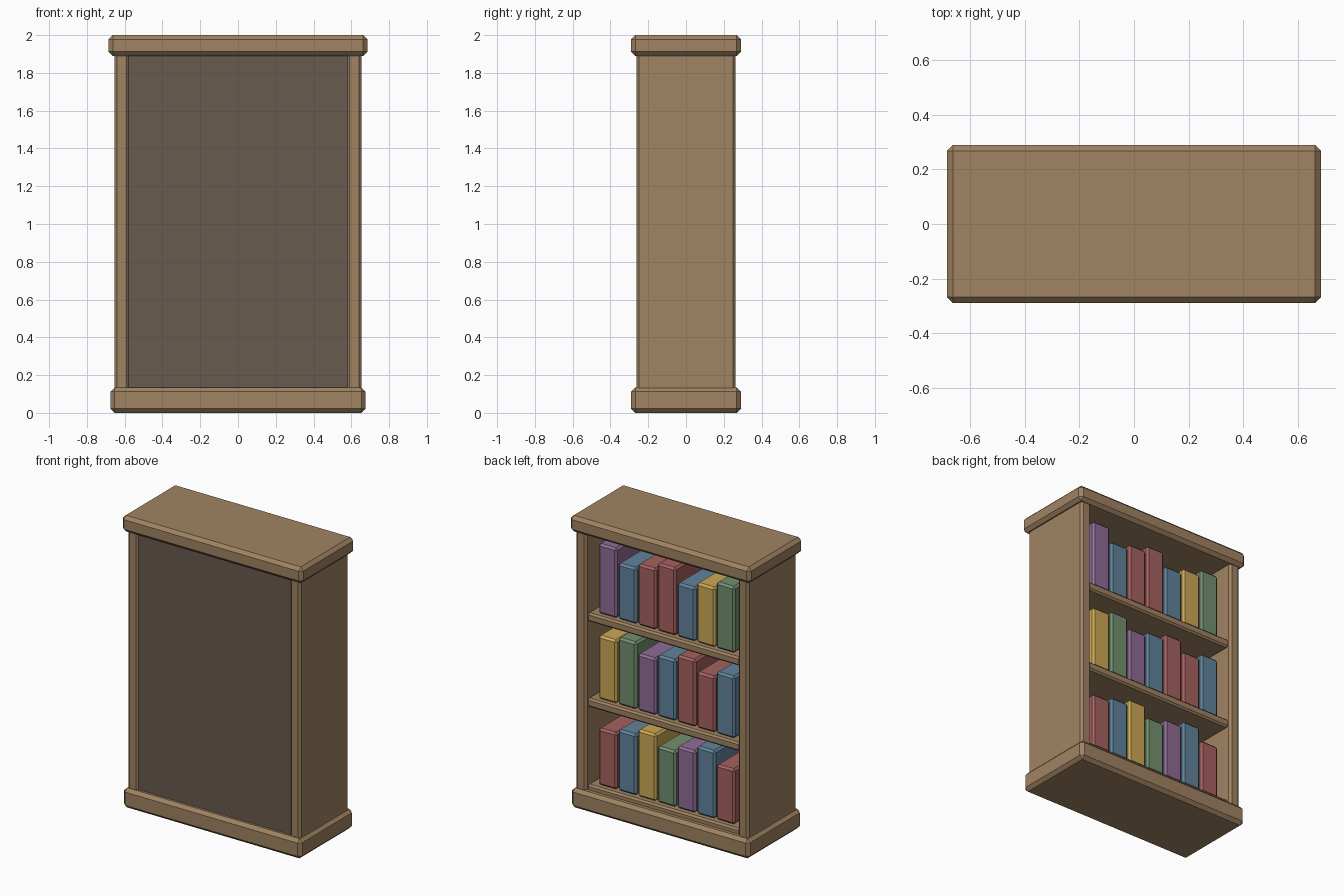
import bpy

cube = bpy.data.objects.get("Cube")
if cube:
    bpy.data.objects.remove(cube, do_unlink=True)


def material(name, *rgb):
    """Flat material from 0-255 display values, stored as linear."""
    lin = [((c / 255 + 0.055) / 1.055) ** 2.4 for c in rgb]
    m = bpy.data.materials.new(name)
    m.use_nodes = True
    m.diffuse_color = (*lin, 1)
    m.node_tree.nodes["Principled BSDF"].inputs["Base Color"].default_value = (*lin, 1)
    return m


wood = material("wood", 160, 131, 98)
dark_wood = material("dark_wood", 104, 91, 79)
colours = {
    "purple": material("purple_cover", 143, 108, 150),
    "blue": material("blue_cover", 97, 131, 156),
    "red": material("red_cover", 165, 97, 95),
    "yellow": material("yellow_cover", 204, 168, 85),
    "green": material("green_cover", 115, 144, 112),
}


def box(name, low, high, mat, bevel=0.0):
    """Chamfered box between two corners."""
    bpy.ops.mesh.primitive_cube_add(
        size=1, location=[(a + b) / 2 for a, b in zip(low, high)])
    ob = bpy.context.object
    ob.name = name
    ob.scale = [b - a for a, b in zip(low, high)]
    bpy.ops.object.transform_apply(location=False, rotation=False, scale=True)
    ob.data.materials.append(mat)
    if bevel:
        mod = ob.modifiers.new("chamfer", "BEVEL")
        mod.width = bevel
        mod.segments = 1
    return ob


# Carcass
box("base", (-0.675, -0.29, 0), (0.675, 0.29, 0.135), wood, 0.022)
box("cap", (-0.685, -0.29, 1.89), (0.685, 0.29, 2), wood, 0.022)
for name, side in (("left_side", 1), ("right_side", -1)):
    xs = sorted((side * 0.575, side * 0.655))
    box(name, (xs[0], -0.263, 0.11), (xs[1], 0.263, 1.91), wood, 0.015)
box("panel", (-0.585, -0.252, 0.1), (0.585, -0.215, 1.92), dark_wood)

# Shelves, each with its row of books from the left side to the right
rows = [
    (0.17, "red blue yellow green purple blue red",
     (0.39, 0.42, 0.46, 0.385, 0.425, 0.465, 0.38)),
    (0.76, "yellow green purple blue red red blue",
     (0.435, 0.46, 0.39, 0.42, 0.46, 0.385, 0.425)),
    (1.345, "purple blue red red blue yellow green",
     (0.48, 0.385, 0.42, 0.465, 0.37, 0.41, 0.455)),
]
pitch = 0.149
for r, (top, names, heights) in enumerate(rows, 1):
    box(f"shelf_{r}", (-0.58, -0.22, top - 0.06), (0.58, 0.245, top), wood, 0.012)
    for i, (colour, h) in enumerate(zip(names.split(), heights)):
        x = (3 - i) * pitch
        box(f"book_{r}_{i + 1}", (x - 0.07, -0.2, top), (x + 0.07, 0.215, top + h),
            colours[colour], 0.014)
